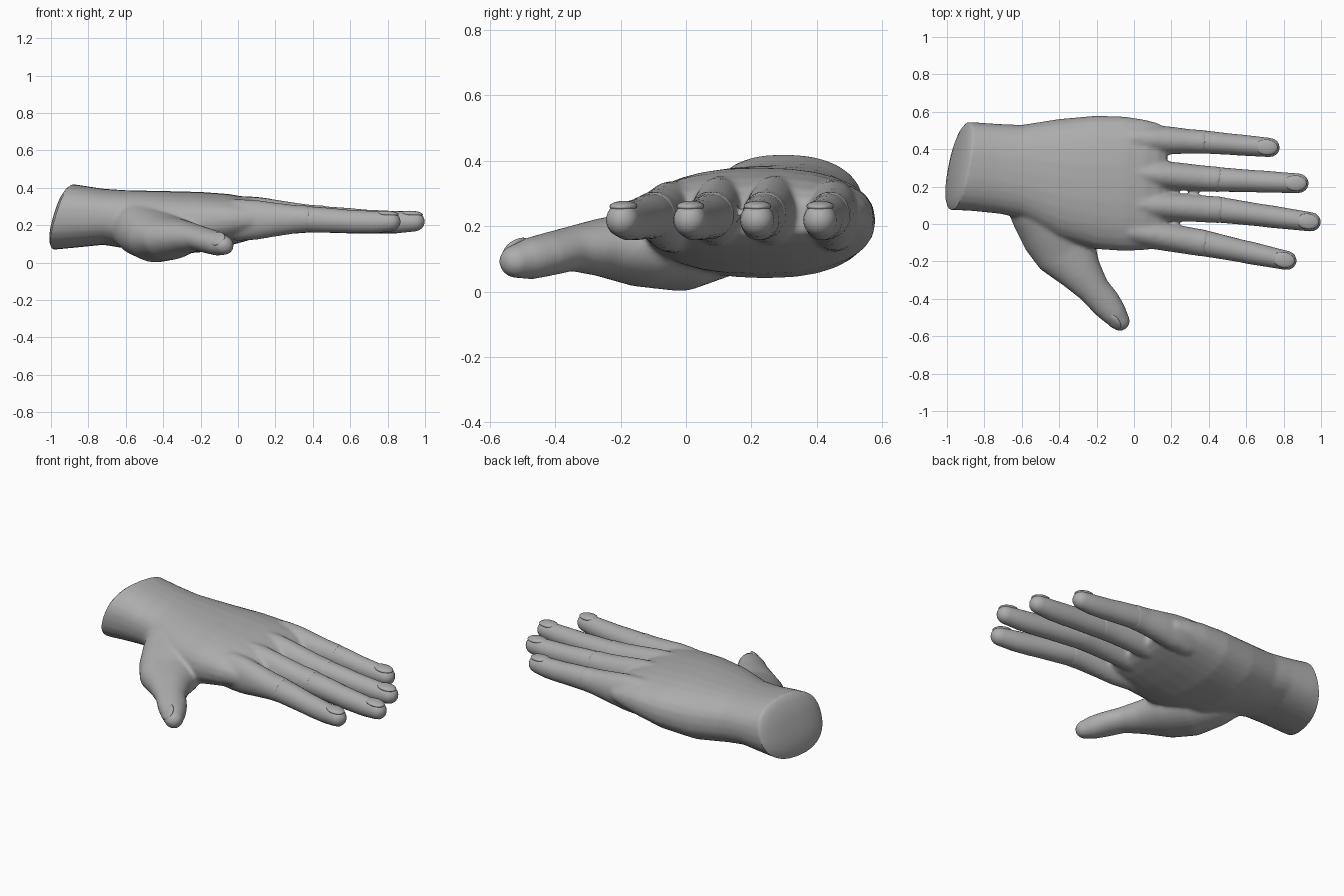
import bpy, bmesh, math
from mathutils import Vector

if "Cube" in bpy.data.objects:
    bpy.data.objects.remove(bpy.data.objects["Cube"])

skin = bpy.data.materials.new("grey skin")
skin.diffuse_color = (0.42, 0.42, 0.42, 1)
skin.use_nodes = True
skin.node_tree.nodes["Principled BSDF"].inputs["Base Color"].default_value = skin.diffuse_color
SEG = 28


def make(name, bm):
    bmesh.ops.recalc_face_normals(bm, faces=bm.faces)
    me = bpy.data.meshes.new(name)
    bm.to_mesh(me)
    bm.free()
    me.materials.append(skin)
    ob = bpy.data.objects.new(name, me)
    bpy.context.collection.objects.link(ob)
    return ob


def select(ob):
    bpy.ops.object.select_all(action='DESELECT')
    ob.select_set(True)
    bpy.context.view_layer.objects.active = ob


def bridge(bm, rings):
    vs = [[bm.verts.new(p) for p in r] for r in rings]
    for a, b in zip(vs, vs[1:]):
        for i in range(SEG):
            j = (i + 1) % SEG
            bm.faces.new((a[i], a[j], b[j], b[i]))
    bm.faces.new(vs[0])
    bm.faces.new(vs[-1])


def ring(c, side, up, w, h, p=1.0):
    pts = []
    for i in range(SEG):
        t = 2 * math.pi * i / SEG
        cs, sn = math.cos(t), math.sin(t)
        pts.append(c + side * w * math.copysign(abs(cs) ** p, cs)
                   + up * h * math.copysign(abs(sn) ** p, sn))
    return pts


def tube(bm, path, round_tip=True):
    """path rows: x, y, z, half width, half height"""
    pts = [Vector(r[:3]) for r in path]
    rings = []
    for i, r in enumerate(path):
        d = (pts[min(i + 1, len(pts) - 1)] - pts[max(i - 1, 0)]).normalized()
        side = d.cross(Vector((0, 0, 1))).normalized()
        rings.append(ring(pts[i], side, side.cross(d), r[3], r[4]))
    if round_tip:
        for k in (25, 45, 62, 76, 86):
            a = math.radians(k)
            c = pts[-1] + d * path[-1][3] * 1.05 * math.sin(a)
            rings.append(ring(c, side, side.cross(d),
                              path[-1][3] * math.cos(a), path[-1][4] * math.cos(a)))
    bridge(bm, rings)


# Palm and wrist: x, ymin, ymax, zmin, zmax
body = bmesh.new()
palm = [(-1.12, .08, .54, .07, .425), (-.97, .075, .545, .07, .425),
        (-.87, .07, .545, .08, .418), (-.72, .055, .535, .095, .395),
        (-.6, .03, .53, .075, .387), (-.4, -.08, .562, .04, .383),
        (-.2, -.135, .58, .055, .378), (-.05, -.145, .575, .09, .367),
        (.06, -.14, .558, .12, .347), (.13, -.13, .54, .145, .32),
        (.175, -.11, .51, .175, .285)]
X, Y, Z = Vector((1, 0, 0)), Vector((0, 1, 0)), Vector((0, 0, 1))
bridge(body, [ring(Vector((x, (a + b) / 2, (c + d) / 2)), Y, Z,
                   (b - a) / 2, (d - c) / 2, .85) for x, a, b, c, d in palm])

# Thumb with the fleshy ball at its root
thumb = [(-.62, .19, .22, .10, .11), (-.53, .09, .18, .15, .14),
         (-.43, -.03, .14, .185, .142), (-.36, -.15, .13, .17, .115),
         (-.28, -.265, .135, .115, .088), (-.21, -.355, .13, .086, .068),
         (-.15, -.425, .113, .083, .066), (-.105, -.48, .10, .07, .064),
         (-.078, -.515, .093, .056, .054)]
tube(body, thumb)

# Fingers: knuckle, joint, tip (x, y) and half widths at the joint and tip
fingers = {"index": ((.0, -.04), (.385, -.105), (.865, -.205), .069, .051),
           "middle": ((.0, .105), (.465, .075), (.995, .005), .068, .051),
           "ring": ((.0, .272), (.455, .238), (.93, .215), .065, .052),
           "little": ((.0, .455), (.38, .438), (.775, .405), .061, .051)}
knuckle_z = {"index": .228, "middle": .244, "ring": .246, "little": .232}
for name, (k, j, t, wj, wt) in fingers.items():
    k, j, t = Vector(k), Vector(j), Vector(t)
    kz = knuckle_z[name]
    rows = []
    for f, m, w, h in ((-.3, 1, .070, .10), (0, 1, .076, .112),
                       (.25, .9, .077, .107), (.5, .6, .075, .092),
                       (.8, .2, wj + .004, .076), (1.02, 0, wj + .003, .071)):
        c = k.lerp(j, f)
        rows.append((c.x, c.y, .233 + (kz - .233) * m, w, h))
    tube(body, rows, False)

    # Outer finger segments
    bm = bmesh.new()
    d = (t - j).normalized()
    end = t - d * wt
    rows = []
    for f, z, m, h in ((-.04, .231, 0, .068), (0, .231, 0, .069), (.25, .226, .3, .066),
                       (.45, .221, .5, .062), (.55, .219, .5, .062),
                       (.8, .216, .8, .059), (1, .219, 1, .052)):
        c = j.lerp(end, f)
        rows.append((c.x, c.y, z, wj + (wt - wj) * m, h))
    tube(bm, rows)
    ob = make(name + "_finger_end", bm)
    select(ob)
    bpy.ops.object.shade_smooth_by_angle(angle=math.radians(45))


def nail(name, loc, d, roll, length, width):
    bm = bmesh.new()
    bmesh.ops.create_uvsphere(bm, u_segments=24, v_segments=12, radius=1)
    d = d.normalized()
    side = Vector((-d.y, d.x, 0)).normalized()
    up = d.cross(side)
    side, up = (side * math.cos(roll) + up * math.sin(roll),
                up * math.cos(roll) - side * math.sin(roll))
    for v in bm.verts:
        c = v.co.copy()
        v.co = loc + d * c.x * length + side * c.y * width + up * c.z * .016
    ob = make(name, bm)
    select(ob)
    bpy.ops.object.shade_smooth()


# Nails
for name, (k, j, t, wj, wt) in fingers.items():
    d = (Vector(t) - Vector(j)).normalized()
    c = Vector(t) - d * .066
    nail(name + "_nail", Vector((c.x, c.y, .261)), Vector((d.x, d.y, -.06)), 0, .06, .042)
nail("thumb_nail", Vector((-.114, -.52, .128)), Vector((.65, -.72, -.2)), .9, .055, .044)

# Fuse palm, thumb and knuckles into one smooth skin
hand = make("hand_body", body)
m = hand.modifiers.new("fuse", 'REMESH')
m.mode = 'VOXEL'
m.voxel_size = .0095
m = hand.modifiers.new("soften", 'SMOOTH')
m.factor = .5
m.iterations = 14
select(hand)
bpy.ops.object.convert(target='MESH')

# Slanted cut at the wrist, closed with a shallow dome
bm = bmesh.new()
bm.from_mesh(hand.data)
n = Vector((1, -.2, -.3)).normalized()
bmesh.ops.bisect_plane(bm, geom=bm.verts[:] + bm.edges[:] + bm.faces[:],
                       plane_co=(-.93, .3, .25), plane_no=n, clear_inner=True)
rim = [e for e in bm.edges if e.is_boundary]
pts = {v for e in rim for v in e.verts}
mid = sum((v.co for v in pts), Vector()) / len(pts)
base = {v: v.co - mid for v in pts}
for s, lift in ((.92, .012), (.78, .022), (.55, .031), (.28, .036)):
    new = {v: bm.verts.new(mid + off * s - n * lift) for v, off in base.items()}
    nxt = []
    for a, b in [e.verts[:] for e in rim]:
        f = bm.faces.new((a, b, new[b], new[a]))
        nxt.append(f.edges[2])
    base = {new[v]: off for v, off in base.items()}
    rim = nxt
bmesh.ops.holes_fill(bm, edges=rim, sides=0)
bmesh.ops.recalc_face_normals(bm, faces=bm.faces)
bm.to_mesh(hand.data)
bm.free()
select(hand)
bpy.ops.object.shade_smooth_by_angle(angle=math.radians(50))
